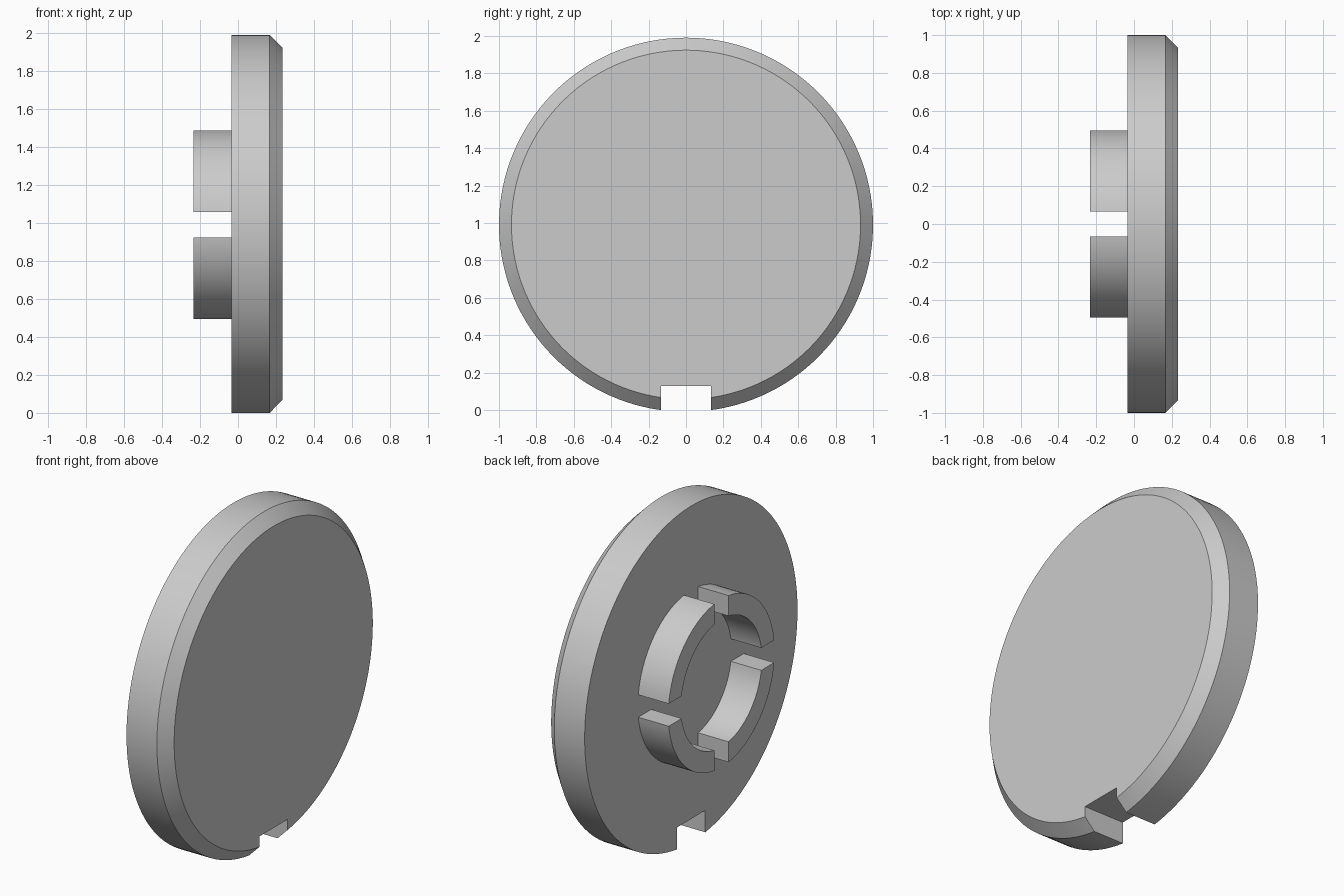
import bpy, bmesh
from math import sin, cos, asin, pi, sqrt

if "Cube" in bpy.data.objects:
    bpy.data.objects.remove(bpy.data.objects["Cube"])

NOTCH = 0.1333                          # half width of the rim notch
GAP = 0.0667                            # half width of the slots in the ring
CENTRE_Z = sqrt(1 - NOTCH ** 2)         # notch corners rest on the ground


def arc(r, a0, a1, n):
    """Points (y, z) on a circle, angle measured from straight down."""
    return [(r * sin(a0 + (a1 - a0) * i / n), -r * cos(a0 + (a1 - a0) * i / n))
            for i in range(n + 1)]


def loft(name, sections):
    """Join matching outlines, each given as (x, [(y, z), ...]), and cap the ends."""
    bm = bmesh.new()
    loops = [[bm.verts.new((x, y, z + CENTRE_Z)) for y, z in pts] for x, pts in sections]
    for a, b in zip(loops, loops[1:]):
        for i in range(len(a)):
            j = (i + 1) % len(a)
            bm.faces.new((a[i], a[j], b[j], b[i]))
    bm.faces.new(loops[0][::-1])
    bm.faces.new(loops[-1])
    bmesh.ops.recalc_face_normals(bm, faces=bm.faces[:])
    mesh = bpy.data.meshes.new(name)
    bm.to_mesh(mesh)
    bm.free()
    obj = bpy.data.objects.new(name, mesh)
    bpy.context.collection.objects.link(obj)
    bpy.ops.object.select_all(action='DESELECT')
    obj.select_set(True)
    bpy.context.view_layer.objects.active = obj
    bpy.ops.object.shade_smooth_by_angle(angle=pi / 6)
    return obj


def notched_circle(r):
    a = asin(NOTCH / r)
    roof = 0.13 - CENTRE_Z
    return arc(r, a, 2 * pi - a, 128) + [(-NOTCH, roof), (NOTCH, roof)]


def ring_quarter(q, r_in=0.38, r_out=0.5):
    start = q * pi / 2
    pts = []
    for r in (r_out, r_in):
        a = asin(GAP / r)
        side = arc(r, start + a, start + pi / 2 - a, 24)
        pts += side if r == r_out else side[::-1]
    return pts


# Round plate with chamfered front edge and bottom notch
loft("plate", [(-0.0333, notched_circle(1)),
               (0.1667, notched_circle(1)),
               (0.2333, notched_circle(0.9333))])

# Slotted ring on the back, in four quarters
for q in range(4):
    outline = ring_quarter(q)
    loft(f"ring_quarter_{q + 1}", [(-0.2333, outline), (-0.0333, outline)])
